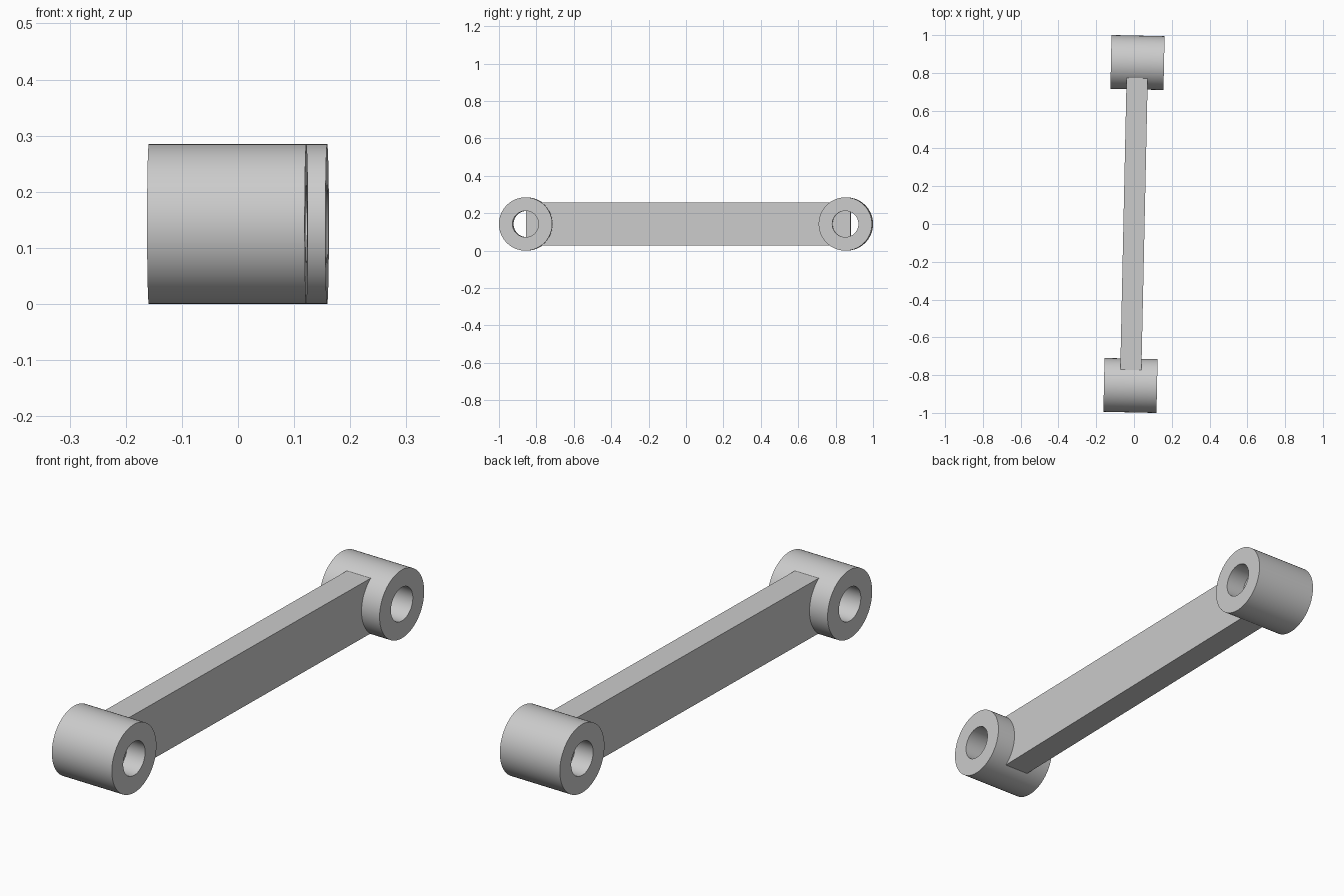
import bpy, bmesh, math
from mathutils import Matrix, Vector

cube = bpy.data.objects.get("Cube")
if cube:
    bpy.data.objects.remove(cube, do_unlink=True)

RADIUS, BORE, LENGTH = 0.1425, 0.07, 0.281
SPACING = 0.855
TILT = Matrix.Rotation(math.radians(-1.24), 4, "Z")

grey = bpy.data.materials.new("plain grey")
grey.use_nodes = True
colour = (0.6, 0.6, 0.6, 1)
grey.diffuse_color = colour
grey.node_tree.nodes["Principled BSDF"].inputs["Base Color"].default_value = colour


def finish(bm, name, location):
    """Turn the bmesh into a named object, turned with the whole link."""
    bmesh.ops.recalc_face_normals(bm, faces=bm.faces)
    mesh = bpy.data.meshes.new(name)
    bm.to_mesh(mesh)
    bm.free()
    mesh.materials.append(grey)
    obj = bpy.data.objects.new(name, mesh)
    bpy.context.collection.objects.link(obj)
    obj.matrix_world = TILT @ Matrix.Translation(location)
    return obj


def bushing(name, y):
    """Thick tube along x: a rectangular section spun round the bore axis."""
    bm = bmesh.new()
    h = LENGTH / 2
    section = [(-h, BORE), (h, BORE), (h, RADIUS), (-h, RADIUS)]
    verts = [bm.verts.new((x, 0, r)) for x, r in section]
    edges = [bm.edges.new((verts[i - 1], verts[i])) for i in range(4)]
    bmesh.ops.spin(bm, geom=verts + edges, cent=(0, 0, 0), axis=(1, 0, 0),
                   angle=math.tau, steps=64, use_merge=True)
    bmesh.ops.remove_doubles(bm, verts=bm.verts, dist=0.0001)
    obj = finish(bm, name, Vector((0, y, RADIUS)))
    bpy.ops.object.select_all(action="DESELECT")
    obj.select_set(True)
    bpy.context.view_layer.objects.active = obj
    bpy.ops.object.shade_smooth_by_angle(angle=math.radians(30))


# Bushings at both ends
bushing("front_bushing", -SPACING)
bushing("rear_bushing", SPACING)

# Flat bar whose ends reach into the bores
front_end, rear_end = -0.854, 0.88
bar = bmesh.new()
bmesh.ops.create_cube(bar, size=1)
bmesh.ops.scale(bar, vec=(0.112, rear_end - front_end, 0.23), verts=bar.verts)
finish(bar, "connecting_bar", Vector((0, (front_end + rear_end) / 2, 0.1435)))
